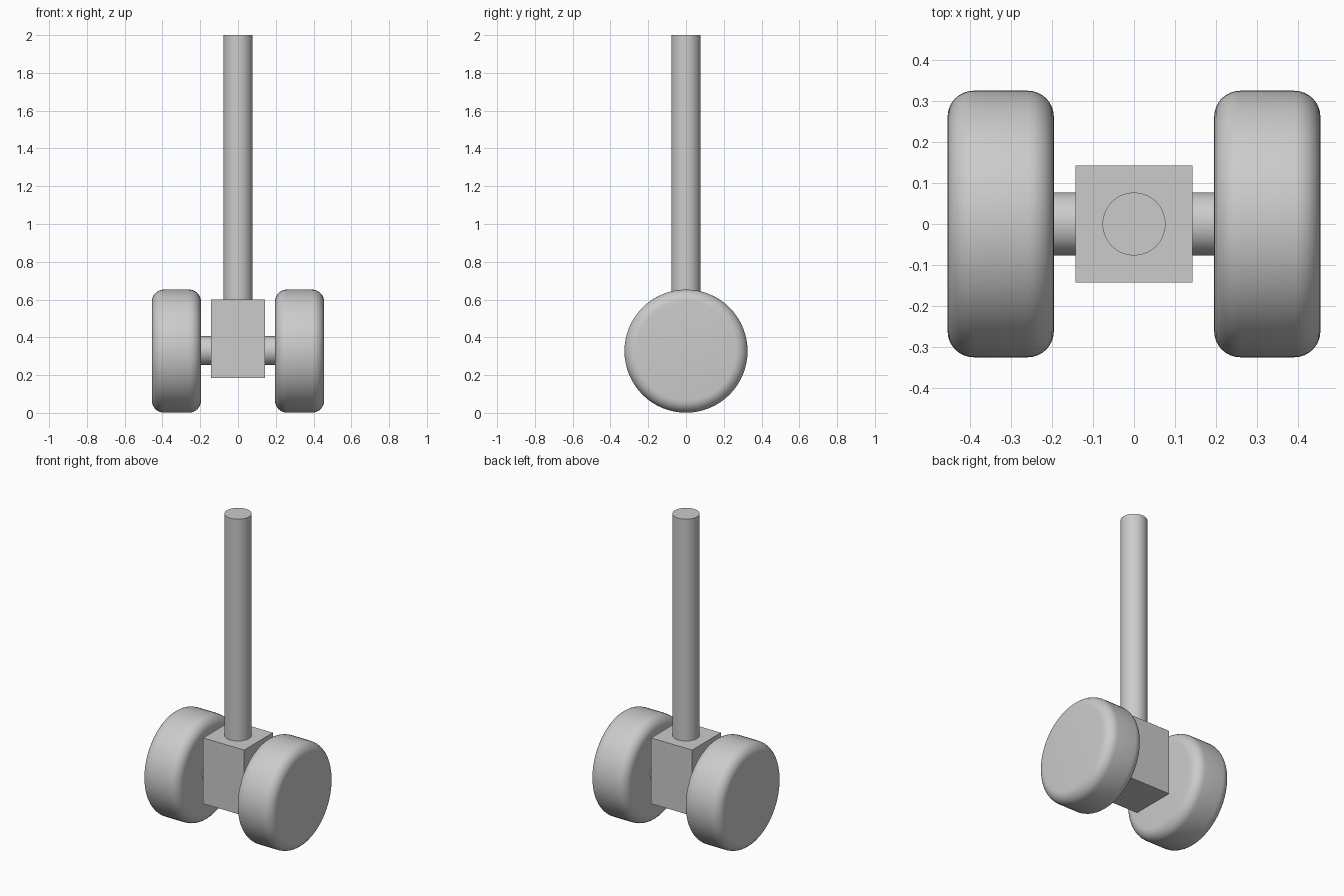
import bpy
from math import pi, radians

cube = bpy.data.objects.get("Cube")
if cube:
    bpy.data.objects.remove(cube, do_unlink=True)

grey = bpy.data.materials.new("plain_grey")
grey.use_nodes = True
colour = (0.6, 0.6, 0.6, 1)
grey.diffuse_color = colour
grey.node_tree.nodes["Principled BSDF"].inputs["Base Color"].default_value = colour

AXLE_Z = 0.327


def cylinder(name, radius, length, centre, along_x=False, rounding=0):
    bpy.ops.mesh.primitive_cylinder_add(
        vertices=64, radius=radius, depth=length, location=centre,
        rotation=(0, pi / 2 if along_x else 0, 0))
    ob = bpy.context.object
    ob.name = name
    ob.data.materials.append(grey)
    if rounding:
        bevel = ob.modifiers.new("rounded_rim", 'BEVEL')
        bevel.width = rounding
        bevel.segments = 8
        bevel.limit_method = 'ANGLE'
        bevel.angle_limit = radians(60)
        bpy.ops.object.modifier_apply(modifier=bevel.name)
    bpy.ops.object.shade_smooth_by_angle(angle=radians(30))
    return ob


# Upright strut
cylinder("strut", 0.077, 1.42, (0, 0, 1.29))

# Hub block joining strut and axle
bpy.ops.mesh.primitive_cube_add(size=1, location=(0, 0, 0.393))
block = bpy.context.object
block.name = "hub_block"
block.scale = (0.286, 0.286, 0.415)
bpy.ops.object.transform_apply(location=False, rotation=False, scale=True)
block.data.materials.append(grey)

# Axle through the block
cylinder("axle", 0.077, 0.5, (0, 0, AXLE_Z + 0.003), along_x=True)

# Wheels with rounded rims
for side, sign in (("left", 1), ("right", -1)):
    cylinder(side + "_wheel", 0.326, 0.26, (sign * 0.326, 0, AXLE_Z),
             along_x=True, rounding=0.064)
